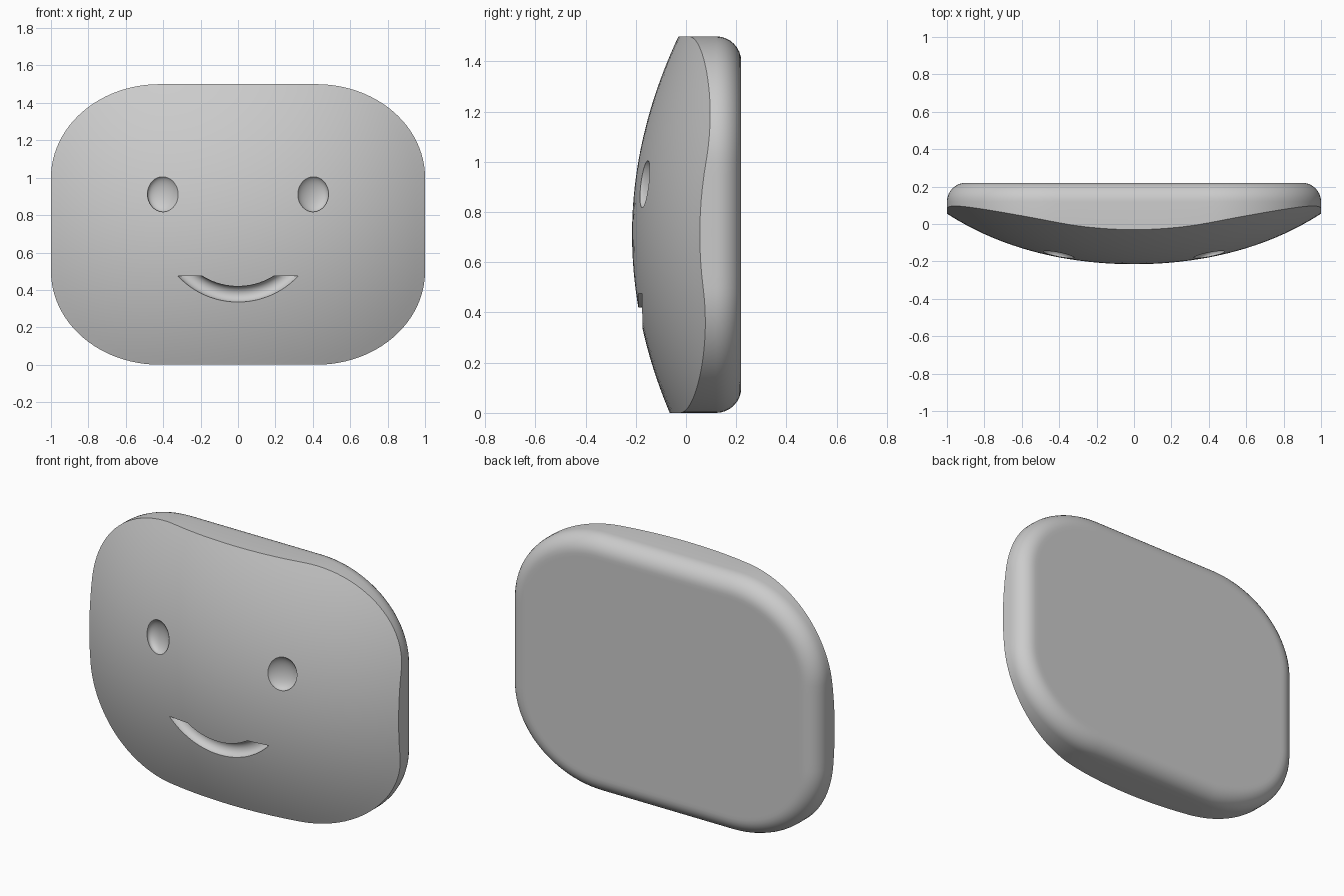
import bpy, bmesh, math
from mathutils import Matrix

cube = bpy.data.objects.get("Cube")
if cube:
    bpy.data.objects.remove(cube, do_unlink=True)

mat = bpy.data.materials.new("light_grey")
mat.use_nodes = True
GREY = (0.6, 0.6, 0.6, 1)
mat.diffuse_color = GREY
mat.node_tree.nodes["Principled BSDF"].inputs["Base Color"].default_value = GREY

BACK, FILLET, MID = 0.22, 0.1, 0.75


def dome(x, z):
    """Depth of the bulging front surface."""
    return -0.215 + 0.22 * x**2 + 0.05 * x**4 + 0.297 * (z - 0.711)**2


def outline(inset=0.0, arc=24, straight=10):
    """Rounded rectangle in x and z, corner by corner."""
    rx, rz = 0.58 - inset, 0.5 - inset
    cx, cz = 0.42, 0.25
    pts = []
    for k in range(4):
        sx, sz = ((1, 1), (-1, 1), (-1, -1), (1, -1))[k]
        for i in range(arc + 1):
            a = math.pi / 2 * (k + i / arc)
            pts.append((sx * cx + rx * math.cos(a), MID + sz * cz + rz * math.sin(a)))
        # straight run to the next corner
        x0, z0 = pts[-1]
        x1, z1 = (-x0, z0) if k % 2 == 0 else (x0, 2 * MID - z0)
        for i in range(1, straight):
            t = i / straight
            pts.append((x0 + (x1 - x0) * t, z0 + (z1 - z0) * t))
    return pts


def new_object(name, bm):
    bmesh.ops.recalc_face_normals(bm, faces=bm.faces[:])
    mesh = bpy.data.meshes.new(name)
    bm.to_mesh(mesh)
    bm.free()
    mesh.materials.append(mat)
    obj = bpy.data.objects.new(name, mesh)
    bpy.context.collection.objects.link(obj)
    return obj


# Face slab: domed front rings, side wall, filleted rim and flat back
bm = bmesh.new()
edge = outline()
rings = []
for s in range(1, 21):
    t = s / 20
    ring = [(x * t, MID + (z - MID) * t) for x, z in edge]
    rings.append([bm.verts.new((x, dome(x, z), z)) for x, z in ring])
for i in range(9):
    a = math.pi / 2 * i / 8
    y = BACK - FILLET + FILLET * math.sin(a)
    rings.append([bm.verts.new((x, y, z))
                  for x, z in outline(FILLET * (1 - math.cos(a)))])
rings.append([bm.verts.new((x, BACK, z)) for x, z in outline(FILLET + 0.02)])
n = len(edge)
for a, b in zip(rings, rings[1:]):
    for i in range(n):
        j = (i + 1) % n
        bm.faces.new((a[i], a[j], b[j], b[i]))
tip = bm.verts.new((0, dome(0, MID), MID))
for i in range(n):
    bm.faces.new((tip, rings[0][i], rings[0][(i + 1) % n]))
bm.faces.new(rings[-1])
face = new_object("face_slab", bm)

# Eye sockets: tilted ellipsoid cutters
cutters = []
for side, name in ((1, "left_eye_cutter"), (-1, "right_eye_cutter")):
    bm = bmesh.new()
    bmesh.ops.create_uvsphere(bm, u_segments=48, v_segments=32, radius=1)
    place = (Matrix.Translation((side * 0.4, dome(0.4, 0.915) - 0.005, 0.915))
             @ Matrix.Rotation(side * math.radians(22), 4, "Z")
             @ Matrix.Rotation(-side * math.radians(8), 4, "Y")
             @ Matrix.Diagonal((0.089, 0.045, 0.098, 1)))
    bmesh.ops.transform(bm, matrix=place, verts=bm.verts[:])
    cutters.append(new_object(name, bm))

# Mouth groove: lower arc of a torus, cut off level
bm = bmesh.new()
SEG, TUBE = 128, 24
loops = []
for i in range(SEG):
    a = 2 * math.pi * i / SEG
    loop = []
    for j in range(TUBE):
        b = 2 * math.pi * j / TUBE
        r = 0.3975 + 0.043 * math.cos(b)
        loop.append(bm.verts.new((r * math.cos(a), -0.178 + 0.043 * math.sin(b),
                                  0.775 + r * math.sin(a))))
    loops.append(loop)
for i in range(SEG):
    p, q = loops[i], loops[(i + 1) % SEG]
    for j in range(TUBE):
        k = (j + 1) % TUBE
        bm.faces.new((p[j], p[k], q[k], q[j]))
bmesh.ops.bisect_plane(bm, geom=bm.verts[:] + bm.edges[:] + bm.faces[:],
                       plane_co=(0, 0, 0.475), plane_no=(0, 0, 1), clear_outer=True)
bmesh.ops.holes_fill(bm, edges=[e for e in bm.edges if e.is_boundary], sides=0)
cutters.append(new_object("mouth_cutter", bm))

# Carve the features, then smooth while keeping the rims crisp
bpy.ops.object.select_all(action="DESELECT")
bpy.context.view_layer.objects.active = face
face.select_set(True)
for cutter in cutters:
    mod = face.modifiers.new(cutter.name, "BOOLEAN")
    mod.operation, mod.solver, mod.object = "DIFFERENCE", "EXACT", cutter
    bpy.ops.object.modifier_apply(modifier=mod.name)
    bpy.data.objects.remove(cutter, do_unlink=True)
bpy.ops.object.shade_smooth_by_angle(angle=math.radians(25))
